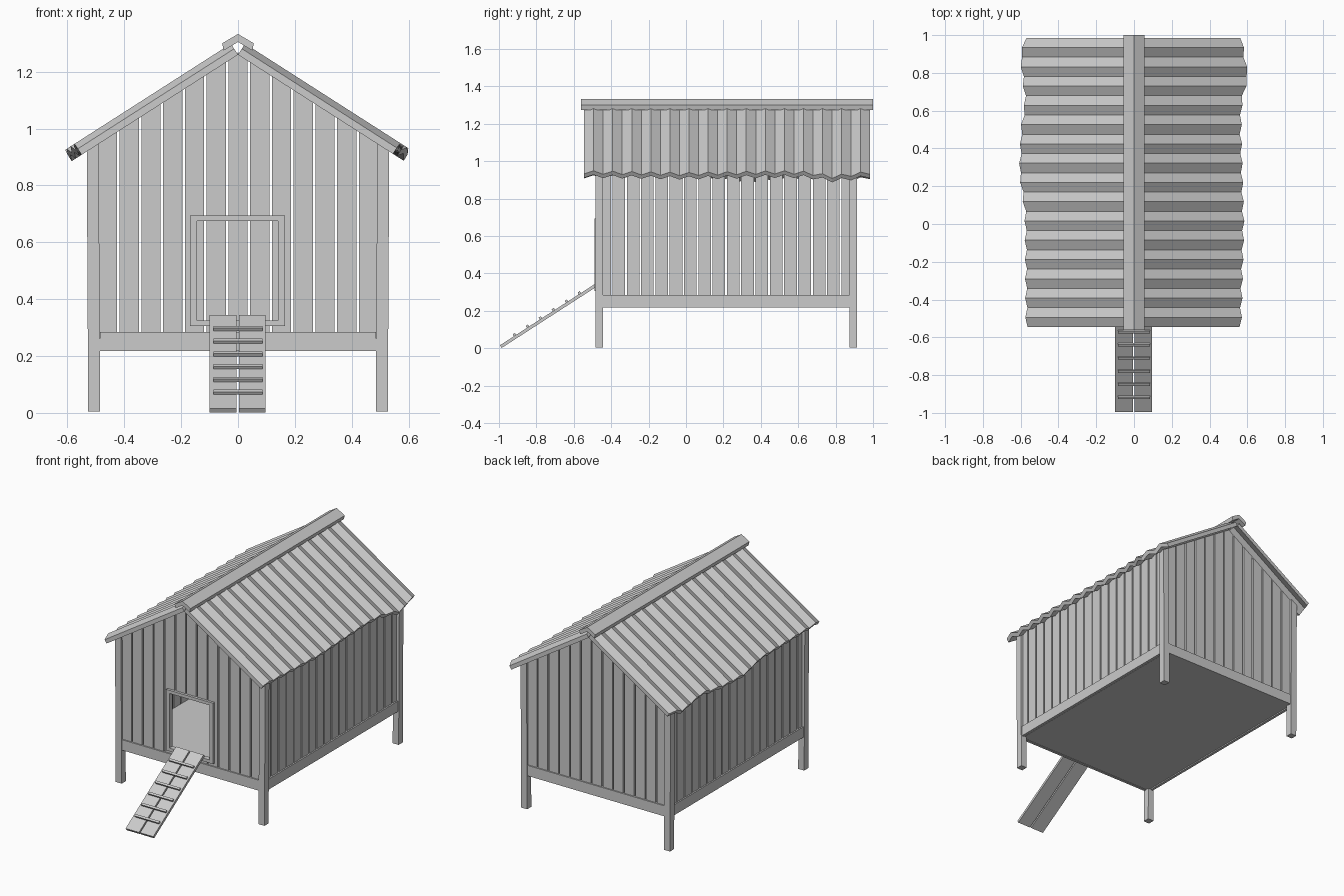
import bpy, bmesh, math
from mathutils import Vector

cube = bpy.data.objects.get("Cube")
if cube:
    bpy.data.objects.remove(cube, do_unlink=True)

wood = bpy.data.materials.new("weathered grey")
wood.use_nodes = True
GREY = (0.6, 0.6, 0.6, 1)
wood.diffuse_color = GREY
wood.node_tree.nodes["Principled BSDF"].inputs["Base Color"].default_value = GREY

SLOPE = 0.64
APEX = 1.26
ANG = math.atan(SLOPE)


def finish(name, bm):
    bmesh.ops.recalc_face_normals(bm, faces=bm.faces)
    mesh = bpy.data.meshes.new(name)
    bm.to_mesh(mesh)
    bm.free()
    mesh.materials.append(wood)
    ob = bpy.data.objects.new(name, mesh)
    bpy.context.collection.objects.link(ob)
    return ob


def add_box(bm, x, y, z):
    verts = bmesh.ops.create_cube(bm, size=1)["verts"]
    for v in verts:
        v.co = [r[0] + (c + 0.5) * (r[1] - r[0]) for c, r in zip(v.co, (x, y, z))]
    return verts


def add_prism(bm, points, direction):
    face = bm.faces.new([bm.verts.new(p) for p in points])
    ext = bmesh.ops.extrude_face_region(bm, geom=[face])["geom"]
    moved = [e for e in ext if isinstance(e, bmesh.types.BMVert)]
    bmesh.ops.translate(bm, verts=moved, vec=Vector(direction))


def roof_z(x):
    return APEX + 0.008 - SLOPE * abs(x)


# Corner posts, leaning very slightly outward
bm = bmesh.new()
for s in (-1, 1):
    for y in (-0.485, 0.873):
        for v in add_box(bm, sorted((s * 0.485, s * 0.527)), (y, y + 0.042), (0.005, 0.92)):
            if v.co.z > 0.5:
                v.co.x += s * 0.005
                v.co.z = roof_z(v.co.x)
finish("corner_posts", bm)

# Floor slab and skirt rails
bm = bmesh.new()
add_box(bm, (-0.5, 0.5), (-0.465, 0.895), (0.22, 0.275))
finish("floor", bm)
bm = bmesh.new()
for y in (-0.48, 0.893):
    add_box(bm, (-0.486, 0.486), (y, y + 0.017), (0.217, 0.284))
for x in (-0.522, 0.505):
    add_box(bm, (x, x + 0.017), (-0.444, 0.874), (0.217, 0.284))
finish("skirt_rails", bm)

# Gable planks; the front ones are split around the doorway
PITCH, HALF = 0.0765, 0.0337
DOOR_X, DOOR_Z = (-0.145, 0.14), (0.325, 0.675)


def gable_plank(bm, a, b, y, low):
    xs = [a, 0, b] if a < 0 < b else [a, b]
    pts = [(a, y, low), (b, y, low)] + [(x, y, roof_z(x)) for x in reversed(xs)]
    add_prism(bm, pts, (0, 0.014, 0))


for name, y, door in (("front_planks", -0.472, True), ("back_planks", 0.888, False)):
    bm = bmesh.new()
    for i in range(-6, 7):
        a, b = i * PITCH - HALF, i * PITCH + HALF
        lo, hi = max(a, DOOR_X[0]), min(b, DOOR_X[1])
        if not door or lo >= hi:
            gable_plank(bm, a, b, y, 0.24)
            continue
        gable_plank(bm, a, b, y, DOOR_Z[1])
        add_box(bm, (a, b), (y, y + 0.014), (0.24, DOOR_Z[0]))
        if lo > a:
            add_box(bm, (a, lo), (y, y + 0.014), DOOR_Z)
        if hi < b:
            add_box(bm, (hi, b), (y, y + 0.014), DOOR_Z)
    finish(name, bm)

# Side wall planks
bm = bmesh.new()
for x in (-0.513, 0.499):
    for k in range(18):
        y = -0.436 + k * PITCH
        add_box(bm, (x, x + 0.014), (y - HALF, y + HALF), (0.24, 0.945))
finish("side_planks", bm)

# Door frame
bm = bmesh.new()
FY = (-0.488, -0.456)
for x in ((-0.168, DOOR_X[0]), (DOOR_X[1], 0.165)):
    add_box(bm, x, FY, (0.305, 0.695))
for z in ((0.305, DOOR_Z[0]), (DOOR_Z[1], 0.695)):
    add_box(bm, DOOR_X, FY, z)
finish("door_frame", bm)

# Ramp: two boards with rungs across
foot, head = Vector((0, -0.995, 0.016)), Vector((0, -0.485, 0.345))
run = head - foot
up = Vector((0, -run.z, run.y)).normalized()
bm = bmesh.new()
for a, b in ((-0.1, -0.005), (0.003, 0.096)):
    pts = [foot, head, head - up * 0.017, foot - up * 0.017]
    add_prism(bm, [p + Vector((a, 0, 0)) for p in pts], (b - a, 0, 0))
finish("ramp_boards", bm)
bm = bmesh.new()
along = run.normalized() * 0.007
for k in range(6):
    c = foot + run * ((0.068 + 0.0448 * k - foot.z) / run.z)
    pts = [c - along, c + along, c + along + up * 0.012, c - along + up * 0.012]
    add_prism(bm, [p + Vector((-0.086, 0, 0)) for p in pts], (0.172, 0, 0))
finish("ramp_rungs", bm)

# Corrugated roof sheets with a slightly uneven eave
FOLDS, Y0, Y1 = 30, -0.545, 0.985
RIDGE, THICK = 0.021, 0.025
EAVES = {
    "left_roof_sheet": (1, [(-0.55, 0.57), (0, 0.585), (0.5, 0.57), (0.65, 0.575), (0.78, 0.608), (0.99, 0.573)]),
    "right_roof_sheet": (-1, [(-0.55, 0.575), (0.05, 0.58), (0.27, 0.61), (0.5, 0.602), (0.65, 0.58), (0.88, 0.605), (0.99, 0.58)]),
}


def eave_at(points, y):
    for (a, u), (b, v) in zip(points, points[1:]):
        if a <= y <= b:
            return u + (v - u) * (y - a) / (b - a)


for name, (s, points) in EAVES.items():
    down = Vector((s * math.cos(ANG), 0, -math.sin(ANG)))
    out = Vector((s * math.sin(ANG), 0, math.cos(ANG)))
    bm = bmesh.new()
    rows = []
    for i in range(FOLDS + 1):
        y = Y0 + (Y1 - Y0) * i / FOLDS
        length = (eave_at(points, y) - 0.025) / math.cos(ANG)
        base = Vector((0, y, APEX)) + out * (RIDGE * (i % 2))
        low = base + down * length
        rows.append([bm.verts.new(p) for p in (base, low, low + out * THICK, base + out * THICK)])
    for p, q in zip(rows, rows[1:]):
        for j in range(4):
            bm.faces.new((p[j], p[j - 1], q[j - 1], q[j]))
    bm.faces.new(rows[0])
    bm.faces.new(rows[-1])
    finish(name, bm)

# Folded ridge cap
bm = bmesh.new()
profile = [(-0.056, 1.3), (0, 1.333), (0.056, 1.3), (0.05, 1.275), (0, 1.305), (-0.05, 1.275)]
add_prism(bm, [(x, -0.562, z) for x, z in profile], (0, 1.562, 0))
finish("ridge_cap", bm)
